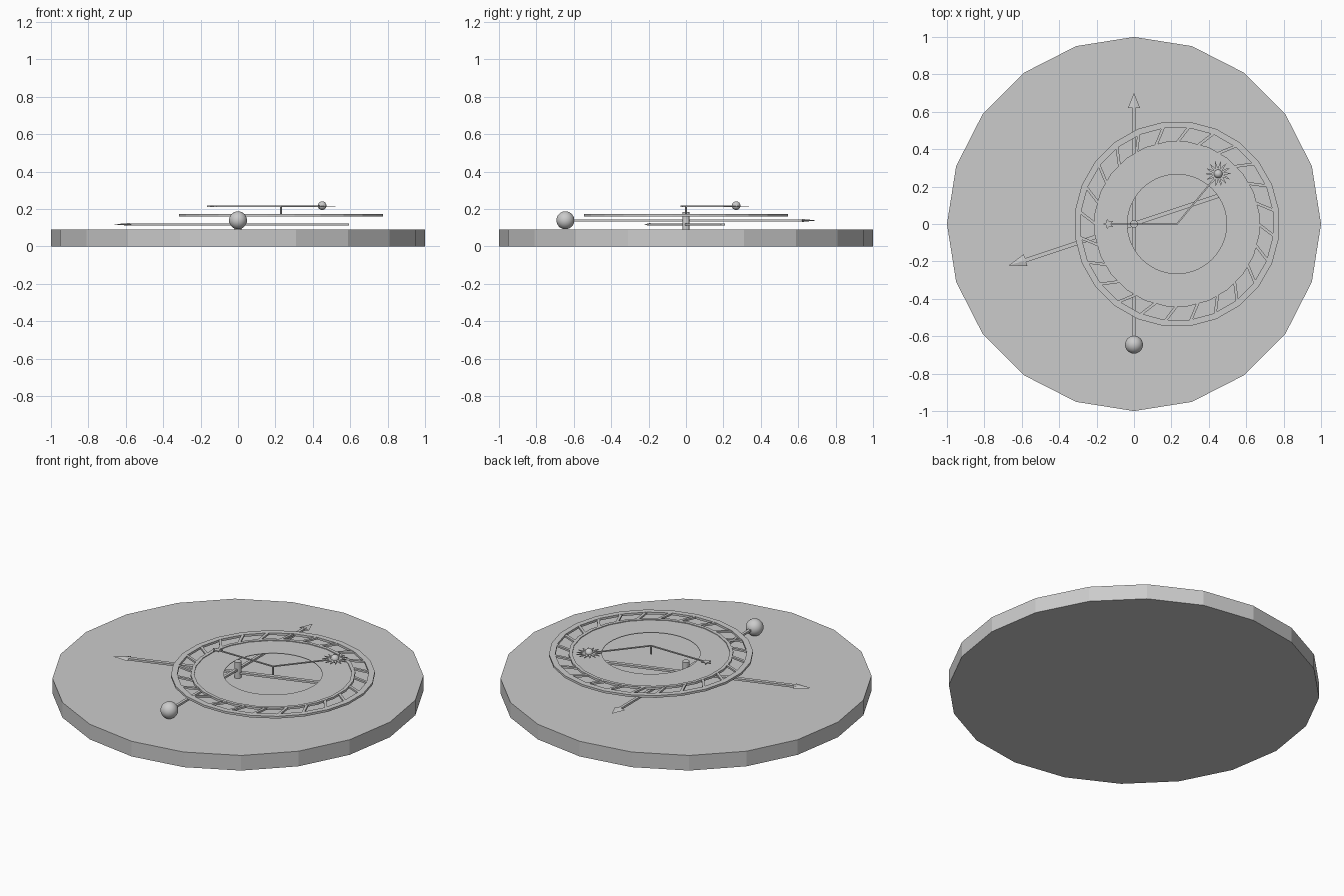
import bpy, bmesh
from math import sin, cos, pi, radians, atan2, hypot
from mathutils import Vector, Matrix

if "Cube" in bpy.data.objects:
    bpy.data.objects.remove(bpy.data.objects["Cube"])

CX = 0.23  # centre of the offset ring


def make(name, bm, smooth=False):
    bmesh.ops.recalc_face_normals(bm, faces=bm.faces)
    for f in bm.faces:
        f.smooth = smooth
    me = bpy.data.meshes.new(name)
    bm.to_mesh(me)
    bm.free()
    ob = bpy.data.objects.new(name, me)
    bpy.context.collection.objects.link(ob)
    return ob


def prism(name, pts, z0, z1):
    bm = bmesh.new()
    f = bm.faces.new([bm.verts.new((x, y, z0)) for x, y in pts])
    ext = bmesh.ops.extrude_face_region(bm, geom=[f])
    verts = [v for v in ext["geom"] if isinstance(v, bmesh.types.BMVert)]
    bmesh.ops.translate(bm, vec=(0, 0, z1 - z0), verts=verts)
    return make(name, bm)


def polygon(r, n, phase=0, cx=0, cy=0):
    return [(cx + r * cos(phase + 2 * pi * i / n), cy + r * sin(phase + 2 * pi * i / n)) for i in range(n)]


def annulus(name, r0, r1, n, phase, z0, z1):
    bm = bmesh.new()
    loops = [[bm.verts.new((x, y, z)) for x, y in polygon(r, n, phase, CX)]
             for r, z in ((r0, z0), (r1, z0), (r1, z1), (r0, z1))]
    for k in range(4):
        a, b = loops[k], loops[(k + 1) % 4]
        for i in range(n):
            j = (i + 1) % n
            bm.faces.new((a[i], a[j], b[j], b[i]))
    return make(name, bm)


def bar(name, a, b, width, z0, z1):
    d = Vector((b[0] - a[0], b[1] - a[1])).normalized()
    nx, ny = -d.y * width / 2, d.x * width / 2
    return prism(name, [(a[0] + nx, a[1] + ny), (a[0] - nx, a[1] - ny),
                        (b[0] - nx, b[1] - ny), (b[0] + nx, b[1] + ny)], z0, z1)


def ball(name, loc, r):
    bm = bmesh.new()
    bmesh.ops.create_uvsphere(bm, u_segments=24, v_segments=14, radius=r, matrix=Matrix.Translation(loc))
    return make(name, bm, True)


def arrowhead(name, base, tip, half_w, half_h, z):
    # flattened four-sided point
    d = Vector((tip[0] - base[0], tip[1] - base[1])).normalized()
    s = Vector((-d.y, d.x)) * half_w
    bm = bmesh.new()
    ring = [bm.verts.new(p) for p in ((base[0] + s.x, base[1] + s.y, z), (base[0], base[1], z + half_h),
                                      (base[0] - s.x, base[1] - s.y, z), (base[0], base[1], z - half_h))]
    t = bm.verts.new((tip[0], tip[1], z))
    bm.faces.new(ring)
    for i in range(4):
        bm.faces.new((ring[i], ring[(i + 1) % 4], t))
    return make(name, bm)


# base dial
prism("base_dial", polygon(1, 20), 0, 0.09)

# central post
prism("center_post", polygon(0.02, 12), 0.09, 0.185)

# offset ring with inner plate
PH = radians(7.5)
annulus("outer_rim", 0.517, 0.55, 24, PH, 0.161, 0.174)
annulus("inner_rim", 0.425, 0.444, 24, PH, 0.161, 0.174)
annulus("ring_plate", 0.265, 0.43, 72, 0, 0.167, 0.17)
for i in range(24):
    a = i * pi / 12
    o = a - PH
    bar(f"ring_divider_{i}", (CX + 0.435 * cos(a), 0.435 * sin(a)),
        (CX + 0.53 * cos(o), 0.53 * sin(o)), 0.015, 0.162, 0.173)

# ball hand
bar("ball_hand_rod", (0, -0.62), (0, 0.63), 0.016, 0.133, 0.145)
arrowhead("ball_hand_tip", (0, 0.62), (0, 0.70), 0.033, 0.008, 0.139)
ball("ball_hand_weight", (0, -0.645, 0.14), 0.048)

# long slanted hand
bar("long_hand_rod", (0.59, 0.197), (-0.59, -0.197), 0.022, 0.112, 0.124)
arrowhead("long_hand_tip", (-0.58, -0.193), (-0.67, -0.222), 0.033, 0.007, 0.118)

# star and sun pointer
prism("pointer_pin", polygon(0.005, 8, 0, CX), 0.165, 0.218)
bar("star_arm", (CX, 0), (-0.12, 0), 0.008, 0.212, 0.218)
star = []
for i in range(10):
    r = 0.03 if i % 2 == 0 else 0.013
    star.append((-0.136 + r * cos(pi + i * pi / 5), r * sin(pi + i * pi / 5)))
prism("star", star, 0.212, 0.218)
SX, SY = 0.45, 0.268
bar("sun_arm", (CX, 0), (SX, SY), 0.008, 0.212, 0.218)
rays = []
for i in range(14):
    a = 2 * pi * i / 14
    for r, da in ((0.03, -0.22), (0.05, -0.05), (0.07, 0.0), (0.05, 0.13)):
        rays.append((SX + r * cos(a + da), SY + r * sin(a + da)))
prism("sun_rays", rays, 0.213, 0.217)
ball("sun_ball", (SX, SY, 0.218), 0.023)
